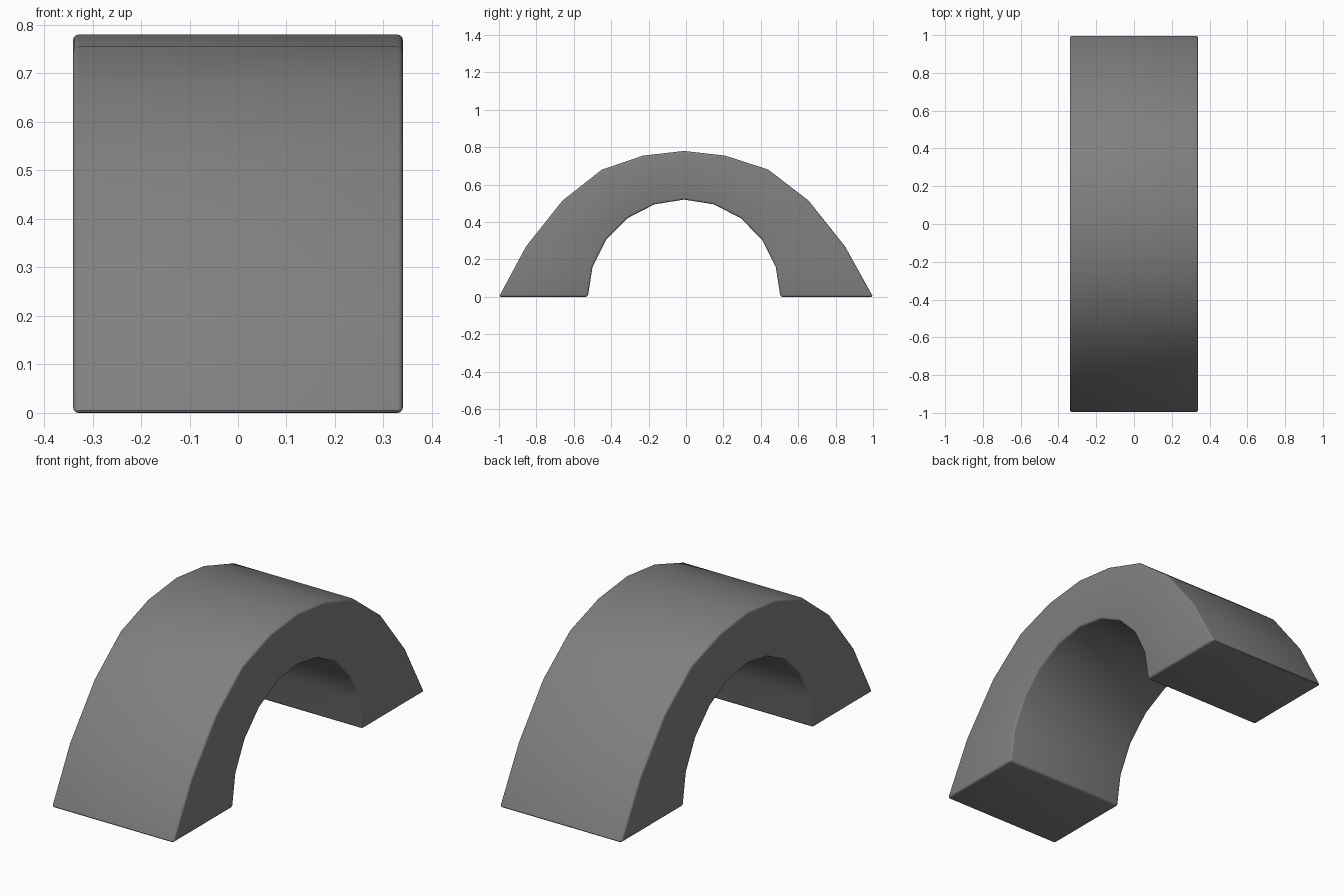
import bpy, bmesh, math

if "Cube" in bpy.data.objects:
    bpy.data.objects.remove(bpy.data.objects["Cube"])

# Grey material
grey = bpy.data.materials.new("mid_grey")
grey.diffuse_color = (0.216, 0.216, 0.216, 1)
grey.use_nodes = True
grey.node_tree.nodes["Principled BSDF"].inputs["Base Color"].default_value = grey.diffuse_color

# Arch side profile (y, z): flared outer curve, round inner curve
CY = -0.01
outer = [(-1, 0), (-.855, .27), (-.66, .515), (-.45, .68), (-.23, .755), (CY, .78),
         (.21, .755), (.44, .68), (.655, .515), (.85, .27), (1, 0)]
inner = [(CY + .515 * math.cos(math.pi * i / 10), .52 * math.sin(math.pi * i / 10))
         for i in range(11)]

# Extrude strip of quads across the width
W = 0.34
bm = bmesh.new()
inner.reverse()
rows = []
for o, i in zip(outer, inner):
    rows.append([bm.verts.new((x, *p)) for x, p in ((-W, o), (W, o), (W, i), (-W, i))])
for a, b in zip(rows, rows[1:]):
    for k in range(4):
        n = (k + 1) % 4
        bm.faces.new((a[k], a[n], b[n], b[k]))
bm.faces.new(rows[0])
bm.faces.new(rows[-1])
bmesh.ops.recalc_face_normals(bm, faces=bm.faces)

# Small rounded edges on all sharp corners
sharp = [e for e in bm.edges if e.calc_face_angle(0) > math.radians(50)]
bmesh.ops.bevel(bm, geom=sharp, offset=0.011, offset_type='OFFSET', segments=3,
                profile=0.5, affect='EDGES', clamp_overlap=True)
mesh = bpy.data.meshes.new("arch_block")
bm.to_mesh(mesh)
bm.free()
arch = bpy.data.objects.new("arch_block", mesh)
bpy.context.collection.objects.link(arch)
mesh.materials.append(grey)

# Smooth shading along the curve
bpy.context.view_layer.objects.active = arch
arch.select_set(True)
bpy.ops.object.shade_smooth_by_angle(angle=math.radians(40))
